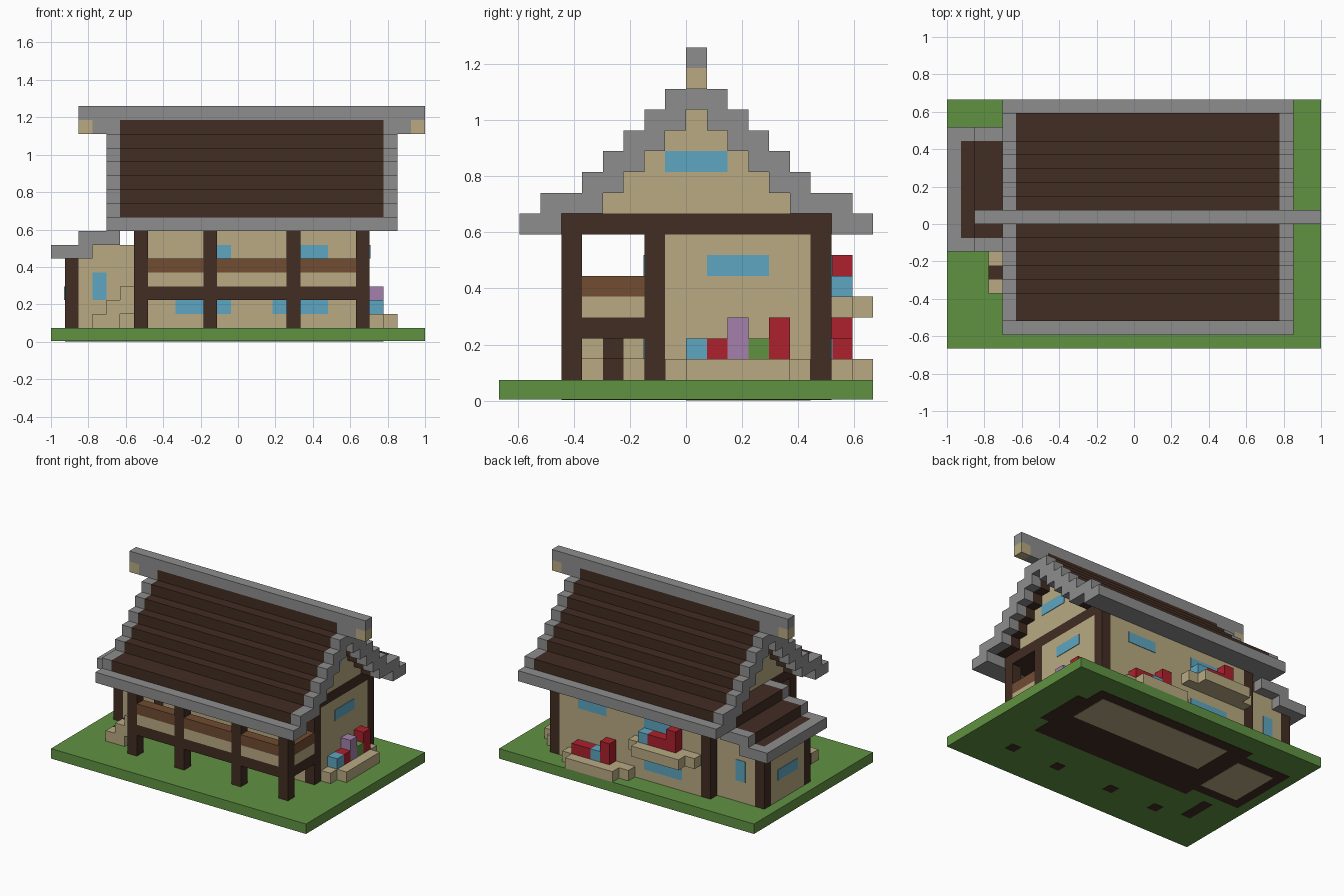
import bpy
import bmesh
from mathutils import Vector

default = bpy.data.objects.get("Cube")
if default:
    bpy.data.objects.remove(default, do_unlink=True)

UNIT = 2 / 27                       # one building block
ORIGIN = Vector((-1, -9 * UNIT, 0))
THIN = 0.05                         # plate thickness in blocks


def linear(c):
    c /= 255
    return c / 12.92 if c <= 0.04045 else ((c + 0.055) / 1.055) ** 2.4


def material(name, *rgb):
    mat = bpy.data.materials.new(name)
    color = [linear(c) for c in rgb] + [1]
    mat.diffuse_color = color
    mat.use_nodes = True
    for node in mat.node_tree.nodes:
        if node.type == 'BSDF_PRINCIPLED':
            node.inputs["Base Color"].default_value = color
            node.inputs["Roughness"].default_value = 0.9
    return mat


grass = material("grass green", 96, 146, 66)
plaster = material("tan plaster", 184, 170, 130)
timber = material("dark timber", 66, 45, 35)
wood = material("warm wood", 113, 76, 50)
stone = material("grey stone", 141, 141, 141)
glass = material("window blue", 94, 166, 193)
red = material("flower red", 172, 33, 45)
purple = material("flower purple", 164, 128, 172)


def part(name, mat, *boxes):
    """One object made of boxes, each an (x, y, z) triple of block ranges."""
    bm = bmesh.new()
    for box in boxes:
        lo = Vector([r[0] for r in box])
        size = Vector([r[1] for r in box]) - lo
        for v in bmesh.ops.create_cube(bm, size=1)["verts"]:
            v.co = (Vector([(c + 0.5) * s for c, s in zip(v.co, size)]) + lo) * UNIT + ORIGIN
    mesh = bpy.data.meshes.new(name)
    bm.to_mesh(mesh)
    bm.free()
    mesh.materials.append(mat)
    obj = bpy.data.objects.new(name, mesh)
    bpy.context.collection.objects.link(obj)
    return obj


def one(a):
    return (a, a + 1)


def both_sides(x, y, z):
    """A box and its mirror image across the ridge."""
    return [(x, y, z), (x, (19 - y[1], 19 - y[0]), z)]


# Main extents in blocks
HOUSE_X, INNER_X = (6, 23), (7, 22)
ROOM_Y, PORCH_Y = (7, 16), (3, 7)
WALL_Z = (1, 8)
ENDS = (6, 22)

# Ground with floor patches underneath
part("ground", grass, ((0, 27), (0, 18), (THIN, 1)))
part("foundation", timber,
     (HOUSE_X, ROOM_Y, (THIN / 2, THIN)), ((1, 6), (8, 15), (THIN / 2, THIN)),
     (one(23), (9, 14), (THIN / 2, THIN)), (one(3), (4, 7), (THIN / 2, THIN)),
     *[(one(x), one(3), (THIN / 2, THIN)) for x in (6, 11, 17, 22)])
part("floor_underside", plaster,
     ((8, 22), (11, 15), (0, THIN / 2)), ((2, 6), (9, 14), (0, THIN / 2)))

# House walls, posts and ceiling beam
part("house_walls", plaster, (INNER_X, ROOM_Y, WALL_Z), (HOUSE_X, (8, 15), WALL_Z))
part("house_posts", timber, *[(one(x), one(y), WALL_Z) for x in ENDS for y in (7, 15)])
part("porch_posts", timber, *[(one(x), one(3), WALL_Z) for x in (6, 11, 17, 22)])
part("ceiling_beam", timber, (HOUSE_X, (3, 16), one(8)))

# Porch deck and railing
part("porch_deck", timber, (HOUSE_X, PORCH_Y, one(3)))
bays = [((7, 11), one(3)), ((12, 17), one(3)), ((18, 22), one(3)), (one(22), (4, 7))]
part("railing_panels", plaster, *[(x, y, one(4)) for x, y in bays])
part("railing_caps", wood, *[(x, y, one(5)) for x, y in bays])

# Stairs with a dark runner in the middle
treads = [(3, (1, 2)), (4, (1, 3)), (5, (2, 4))]
part("stair_sides", plaster, *[(one(x), one(y), z) for x, z in treads for y in (4, 6)])
part("stair_runner", timber, *[(one(x), one(5), z) for x, z in treads])

# Gable walls stepping up under the roof
part("gable_walls", plaster,
     *[(HOUSE_X, (5 + n, 14 - n), one(9 + n)) for n in range(5)])

# Stepped roof: inner fill is timber, verges and eaves are stone
VERGES = ((4, 5), (24, 25))
FILL = (5, 24)
courses = [((2, 5), one(9))] + [((4 + n, 6 + n), one(10 + n)) for n in range(4)]
slope = [b for y, z in courses for b in both_sides(FILL, y, z)]
part("roof_slopes", timber, *slope, (FILL, (8, 11), one(14)), (FILL, one(9), one(15)))
verge = [b for x in VERGES for y, z in courses for b in both_sides(x, y, z)]
part("roof_verges", stone, *verge, *[(x, (8, 11), one(14)) for x in VERGES])
part("roof_eaves", stone, *both_sides((4, 25), (1, 3), one(8)))

# Ridge beam with pale end blocks
part("ridge_cap", stone, ((2, 27), one(9), one(16)),
     ((3, 5), one(9), one(15)), ((24, 26), one(9), one(15)))
part("ridge_ends", plaster, *[(one(x), one(9), one(15)) for x in (2, 26)])

# Side annex
part("annex_walls", plaster, ((2, 6), (8, 15), (1, 6)), ((3, 6), (8, 15), one(6)),
     (one(1), (9, 14), (1, 6)))
part("annex_posts", timber, *[(one(1), one(y), (1, 6)) for y in (8, 14)])
tiers = [((1, 3), one(6)), ((2, 5), one(7)), ((4, 6), one(8))]
part("annex_roof", timber, *[(x, (8, 15), z) for x, z in tiers])
part("annex_roof_trim", stone, (one(0), (7, 16), one(6)),
     *[(x, one(y), z) for x, z in tiers for y in (7, 15)])


# Window plates lying just proud of each wall
def plate(at, outward):
    return (at, at + THIN) if outward > 0 else (at - THIN, at)


front, back = plate(7, -1), plate(16, 1)
part("front_windows", glass,
     *[(x, front, one(2)) for x in ((9, 13), (16, 20))],
     *[(x, front, one(6)) for x in ((11, 13), (17, 20))])
part("back_windows", glass,
     *[(x, back, one(2)) for x in ((9, 13), (16, 20))],
     *[(x, back, one(6)) for x in ((10, 13), (17, 20))])
part("gable_windows", glass, (plate(23, 1), (10, 13), one(6)),
     *[(x, (8, 11), one(11)) for x in (plate(23, 1), plate(6, -1))])
part("annex_windows", glass, (one(3), plate(8, -1), (3, 5)),
     (one(3), plate(15, 1), (3, 5)), (plate(1, -1), (10, 13), one(3)))

# Side flower box
part("side_planter", plaster, (one(24), (9, 14), one(1)),
     *[(one(23), one(y), one(1)) for y in (8, 14)])
part("side_planter_soil", timber, (one(23), (9, 14), one(1)))
blooms = [(glass, 1), (red, 1), (purple, 2), (grass, 1), (red, 2)]
for n, (mat, tall) in enumerate(blooms):
    part(f"side_flower_{n + 1}", mat, (one(23), one(9 + n), (2, 2 + tall)))


# Back flower boxes, one on the ground and one hung on the wall
def back_planter(name, x, z, colors):
    part(name, plaster, ((x, x + 5), one(17), one(z)),
         *[(one(e), one(16), one(z)) for e in (x - 1, x + 5)])
    part(name + "_soil", plaster, ((x, x + 5), one(16), one(z)))
    for n, mat in enumerate(colors):
        tall = 2 if n == 0 else 1
        part(f"{name}_flower_{n + 1}", mat,
             (one(x + 1 + n), one(16), (z + 1, z + 1 + tall)))


back_planter("low_planter", 15, 1, [red, glass, red, red])
back_planter("high_planter", 8, 4, [red, red, red, glass])
